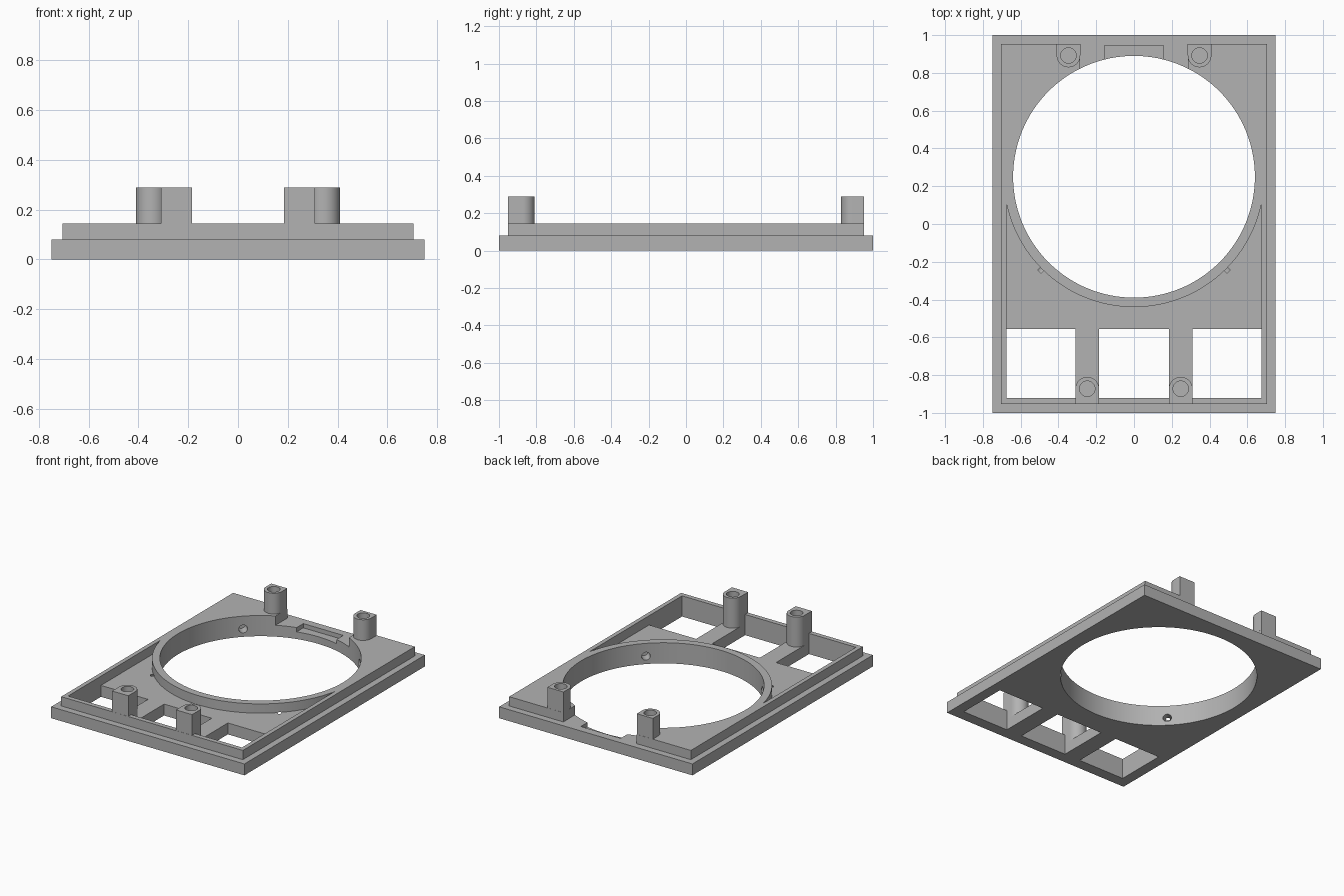
import bpy, bmesh
from math import radians, pi, cos, sin
from mathutils import Matrix, Vector

cube = bpy.data.objects.get("Cube")
if cube:
    bpy.data.objects.remove(cube, do_unlink=True)

grey = bpy.data.materials.new("plain_grey")
grey.use_nodes = True
colour = (0.45, 0.45, 0.45, 1)
grey.diffuse_color = colour
grey.node_tree.nodes["Principled BSDF"].inputs["Base Color"].default_value = colour

CENTRE = Vector((0, 0.25, 0))   # centre of the big round opening
FLOOR, RIM, TOP = 0.08, 0.145, 0.29


def make(name, bm):
    bmesh.ops.recalc_face_normals(bm, faces=bm.faces)
    mesh = bpy.data.meshes.new(name)
    bm.to_mesh(mesh)
    bm.free()
    mesh.materials.append(grey)
    ob = bpy.data.objects.new(name, mesh)
    bpy.context.collection.objects.link(ob)
    return ob


def prism(name, points, z0, z1):
    """Extrude a closed outline from z0 to z1."""
    bm = bmesh.new()
    face = bm.faces.new([bm.verts.new((x, y, z0)) for x, y in points])
    top = bmesh.ops.extrude_face_region(bm, geom=[face])["geom"]
    bmesh.ops.translate(bm, vec=(0, 0, z1 - z0),
                        verts=[v for v in top if isinstance(v, bmesh.types.BMVert)])
    return make(name, bm)


def block(name, x0, x1, y0, y1, z0, z1):
    return prism(name, [(x0, y0), (x1, y0), (x1, y1), (x0, y1)], z0, z1)


def rod(name, centre, radius, z0, z1, sides=32):
    turn = [2 * pi * i / sides for i in range(sides)]
    return prism(name, [(centre[0] + radius * cos(a), centre[1] + radius * sin(a))
                        for a in turn], z0, z1)


def combine(target, tool, operation="DIFFERENCE"):
    """Apply a boolean and remove the tool."""
    mod = target.modifiers.new("cut", "BOOLEAN")
    mod.operation, mod.solver, mod.object = operation, "EXACT", tool
    bpy.ops.object.select_all(action="DESELECT")
    bpy.context.view_layer.objects.active = target
    target.select_set(True)
    bpy.ops.object.modifier_apply(modifier=mod.name)
    bpy.data.objects.remove(tool, do_unlink=True)


def smooth(ob):
    bpy.ops.object.select_all(action="DESELECT")
    bpy.context.view_layer.objects.active = ob
    ob.select_set(True)
    bpy.ops.object.shade_smooth_by_angle(angle=radians(30))


# Stepped frame: wide base plate with a narrower raised tier
frame = block("frame", -0.75, 0.75, -1, 1, 0, FLOOR)
combine(frame, block("tier", -0.705, 0.705, -0.953, 0.953, 0.04, RIM), "UNION")

# Front pocket, bounded by the thin ring wall around the opening
pocket = block("pocket", -0.675, 0.675, -0.92, CENTRE.y, FLOOR, 0.3)
combine(pocket, rod("ring_outside", CENTRE, 0.69, 0, 0.4, 128))
combine(frame, pocket)

# Round opening
combine(frame, rod("opening", CENTRE, 0.64, -0.1, 0.4, 128))

# Three front windows
for x0, x1 in [(-0.675, -0.31), (-0.185, 0.185), (0.31, 0.675)]:
    combine(frame, block("window", x0, x1, -0.92, -0.555, -0.1, 0.3))

# Rear gap in the tier and a shallow slot in the plate
combine(frame, block("rear_gap", -0.285, 0.285, 0.7, 1.1, FLOOR, 0.3))
combine(frame, block("rear_slot", -0.155, 0.155, 0.7, 0.945, 0.05, 0.3))

# Four radial screw holes through the ring wall
for angle in (45, 135, 225, 315):
    hole = rod("screw_hole", (0, 0), 0.028, 0.6, 0.71, 24)
    hole.data.transform(Matrix.Translation(CENTRE + Vector((0, 0, 0.055)))
                        @ Matrix.Rotation(radians(angle), 4, "Z")
                        @ Matrix.Rotation(radians(90), 4, "Y"))
    combine(frame, hole)
smooth(frame)


# Screw posts: flat outer side, rounded inner side, blind hole on top
def post(name, x, y, edge, z0):
    r, steps = 0.0625, 24
    way = 1 if edge < y else -1
    arc = [(x + r * cos(pi * i / steps), y + way * r * sin(pi * i / steps))
           for i in range(steps + 1)]
    ob = prism(name, arc + [(x - r, edge), (x + r, edge)], z0, TOP)
    combine(ob, rod("bore", (x, y), 0.041, TOP - 0.1, TOP + 0.1))
    smooth(ob)


for side, s in (("left", 1), ("right", -1)):
    post("front_post_" + side, s * 0.2475, -0.872, -0.952, FLOOR)
    post("back_post_" + side, s * 0.347, 0.892, 0.952, RIM)
